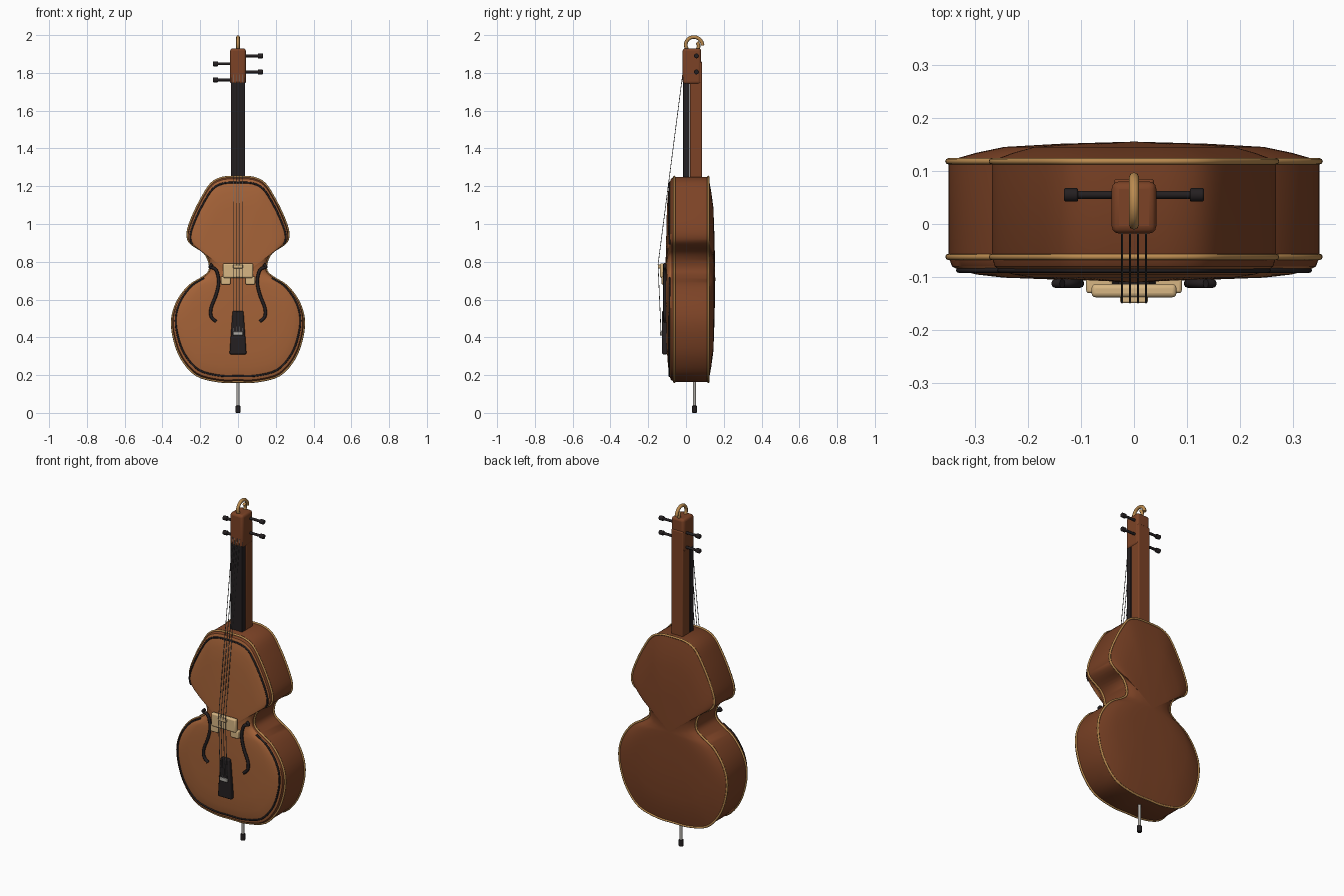
import bpy, bmesh
from math import radians, cos, sin, pi
from mathutils import Vector, Matrix

old = bpy.data.objects.get("Cube")
if old:
    bpy.data.objects.remove(old)


def material(name, rgb):
    m = bpy.data.materials.new(name)
    m.use_nodes = True
    m.diffuse_color = (*rgb, 1)
    m.node_tree.nodes["Principled BSDF"].inputs["Base Color"].default_value = (*rgb, 1)
    return m


AMBER = material("amber_top_wood", (.38, .125, .04))
BROWN = material("brown_wood", (.2, .055, .019))
GOLD = material("golden_trim", (.5, .26, .08))
EBONY = material("ebony", (.018, .014, .015))
CREAM = material("pale_maple", (.68, .47, .23))
STEEL = material("steel", (.42, .4, .37))
WIRE = material("string_wire", (.16, .16, .16))


def finish(bm, name, mats, bevel=0):
    bmesh.ops.recalc_face_normals(bm, faces=bm.faces)
    mesh = bpy.data.meshes.new(name)
    bm.to_mesh(mesh)
    bm.free()
    ob = bpy.data.objects.new(name, mesh)
    bpy.context.collection.objects.link(ob)
    for m in mats:
        mesh.materials.append(m)
    bpy.ops.object.select_all(action="DESELECT")
    ob.select_set(True)
    bpy.context.view_layer.objects.active = ob
    bpy.ops.object.shade_smooth_by_angle(angle=radians(40))
    if bevel:
        mod = ob.modifiers.new("rounded_edges", "BEVEL")
        mod.width, mod.segments = bevel, 3
    return ob


def box(name, x, y, z, mat, bevel=.006, top=1):
    """Box from ranges; top scales the width of the upper end."""
    bm = bmesh.new()
    bmesh.ops.create_cube(bm, size=1)
    for v in bm.verts:
        w = top if v.co.z > 0 else 1
        v.co = Vector(((x[0] + x[1]) / 2 + v.co.x * w * (x[1] - x[0]),
                       (y[0] + y[1]) / 2 + v.co.y * (y[1] - y[0]),
                       (z[0] + z[1]) / 2 + v.co.z * (z[1] - z[0])))
    return finish(bm, name, [mat], bevel)


def rod(name, a, b, r, mat, bevel=0):
    a, b = Vector(a), Vector(b)
    bm = bmesh.new()
    turn = (b - a).to_track_quat("Z", "Y").to_matrix().to_4x4()
    bmesh.ops.create_cone(bm, cap_ends=True, segments=16, radius1=r, radius2=r,
                          depth=(b - a).length,
                          matrix=Matrix.Translation((a + b) / 2) @ turn)
    return finish(bm, name, [mat], bevel)


def tube(name, points, r, mat, closed=False):
    cu = bpy.data.curves.new(name, "CURVE")
    cu.dimensions = "3D"
    cu.bevel_depth, cu.bevel_resolution, cu.use_fill_caps = r, 2, True
    sp = cu.splines.new("POLY")
    sp.points.add(len(points) - 1)
    for p, co in zip(sp.points, points):
        p.co = (*co, 1)
    sp.use_cyclic_u = closed
    sp.use_smooth = True
    cu.materials.append(mat)
    ob = bpy.data.objects.new(name, cu)
    bpy.context.collection.objects.link(ob)
    return ob


def smooth(points, steps=4):
    """Rounded path through the given flat points."""
    pts = [Vector(p) for p in points]
    ext = [2 * pts[0] - pts[1]] + pts + [2 * pts[-1] - pts[-2]]
    out = []
    for a, b, c, d in zip(ext, ext[1:], ext[2:], ext[3:]):
        for i in range(steps):
            t = i / steps
            out.append(.5 * (2 * b + (c - a) * t + (2 * a - 5 * b + 4 * c - d) * t * t
                             + (3 * b - a - 3 * c + d) * t ** 3))
    return out + [pts[-1]]


# Body outline, half then mirrored
half = smooth([(0, 1.25), (.08, 1.245), (.14, 1.215), (.19, 1.14), (.235, 1.05),
               (.264, .97), (.264, .92), (.24, .89), (.18, .85), (.152, .80),
               (.152, .75), (.19, .715), (.26, .67), (.32, .59), (.348, .5),
               (.34, .4), (.30, .29), (.22, .2), (.10, .167), (0, .165)])
outline = half + [Vector((-p.x, p.y)) for p in half[-2:0:-1]]
MID = .7075


def ring(scale, y, pts=outline):
    return [(p.x * scale, y, MID + (p.y - MID) * scale) for p in pts]


# Hollow-bodied shell: arched front, ribs, arched back
bands = [(.7, -.101), (.85, -.095), (.94, -.087), (.98, -.08), (1, -.062),
         (1, .118), (.95, .124), (.85, .134), (.7, .145), (.4, .151)]
bm = bmesh.new()
rings = [[bm.verts.new(c) for c in ring(s, y)] for s, y in bands]
n = len(outline)
for k in range(len(rings) - 1):
    for i in range(n):
        j = (i + 1) % n
        f = bm.faces.new((rings[k][i], rings[k][j], rings[k + 1][j], rings[k + 1][i]))
        f.material_index = 0 if k < 3 else 1
for loop, y, slot in ((rings[0], -.11, 0), (rings[-1], .155, 1)):
    hub = bm.verts.new((0, y, MID))
    for i in range(n):
        bm.faces.new((loop[i], loop[(i + 1) % n], hub)).material_index = slot
finish(bm, "body", [AMBER, BROWN])

# Edge binding and inlaid border
tube("front_binding", ring(1, -.062), .006, GOLD, True)
tube("back_binding", ring(1, .118), .006, GOLD, True)
upper = [p for p in half if p.y > .9]
lower = [p for p in half if p.y < .72]
flip = lambda pts: [Vector((-p.x, p.y)) for p in pts]
tube("upper_inlay", ring(.945, -.087, flip(upper)[:0:-1] + upper), .005, EBONY)
tube("lower_inlay", ring(.945, -.087, lower + flip(lower)[-2::-1]), .005, EBONY)

# Sound holes
hole = smooth([(.135, .787), (.148, .773), (.116, .757), (.102, .694), (.116, .625),
               (.142, .557), (.142, .51), (.116, .483)])
for side, word in ((1, "left"), (-1, "right")):
    tube(word + "_sound_hole", [(side * p.x, -.112, p.y) for p in hole], .0085, EBONY)

# Neck, fingerboard and head
box("neck", (-.038, .038), (.02, .085), (1.2, 1.86), BROWN)
box("fingerboard", (-.038, .038), (-.016, .019), (1.2, 1.78), EBONY, .004)
box("head", (-.042, .042), (-.018, .08), (1.74, 1.93), BROWN, .014)

# Curled scroll
curl = []
for i in range(41):
    t = i / 40
    a, r = radians(400 - 400 * t), .026 + .024 * t
    curl.append((0, .038 + r * cos(a), 1.945 + r * sin(a)))
tube("scroll", curl, .0095, GOLD)

# Tuning pegs
for i, z in enumerate((1.89, 1.848, 1.805, 1.763)):
    s = 1 if i % 2 == 0 else -1
    rod("peg_shaft_%d" % i, (s * .03, .055, z), (s * .115, .055, z), .0075, EBONY)
    rod("peg_knob_%d" % i, (s * .105, .055, z), (s * .132, .055, z), .013, EBONY, .004)

# Bridge with two feet
box("bridge", (-.08, .08), (-.138, -.113), (.715, .792), CREAM, .008)
for s, word in ((1, "left"), (-1, "right")):
    box(word + "_bridge_foot", sorted((s * .04, s * .09)), (-.13, -.095),
        (.68, .722), CREAM, .005)

# Tailpiece and strings
box("tailpiece", (-.045, .045), (-.127, -.098), (.31, .54), EBONY, .008, .64)
box("string_anchor", (-.026, .026), (-.138, -.124), (.41, .43), STEEL, .004)
for i in range(4):
    x = -.0225 + .015 * i
    tube("string_%d" % i, [(x, -.018, 1.79), (x, -.148, .785), (x, -.132, .42)],
         .0017, WIRE)
box("string_saddle", (-.026, .026), (-.149, -.125), (.765, .785), CREAM, .004)

# End pin
rod("end_pin", (0, .045, .02), (0, .045, .19), .008, STEEL)
rod("end_pin_tip", (0, .045, 0), (0, .045, .038), .013, EBONY, .003)
